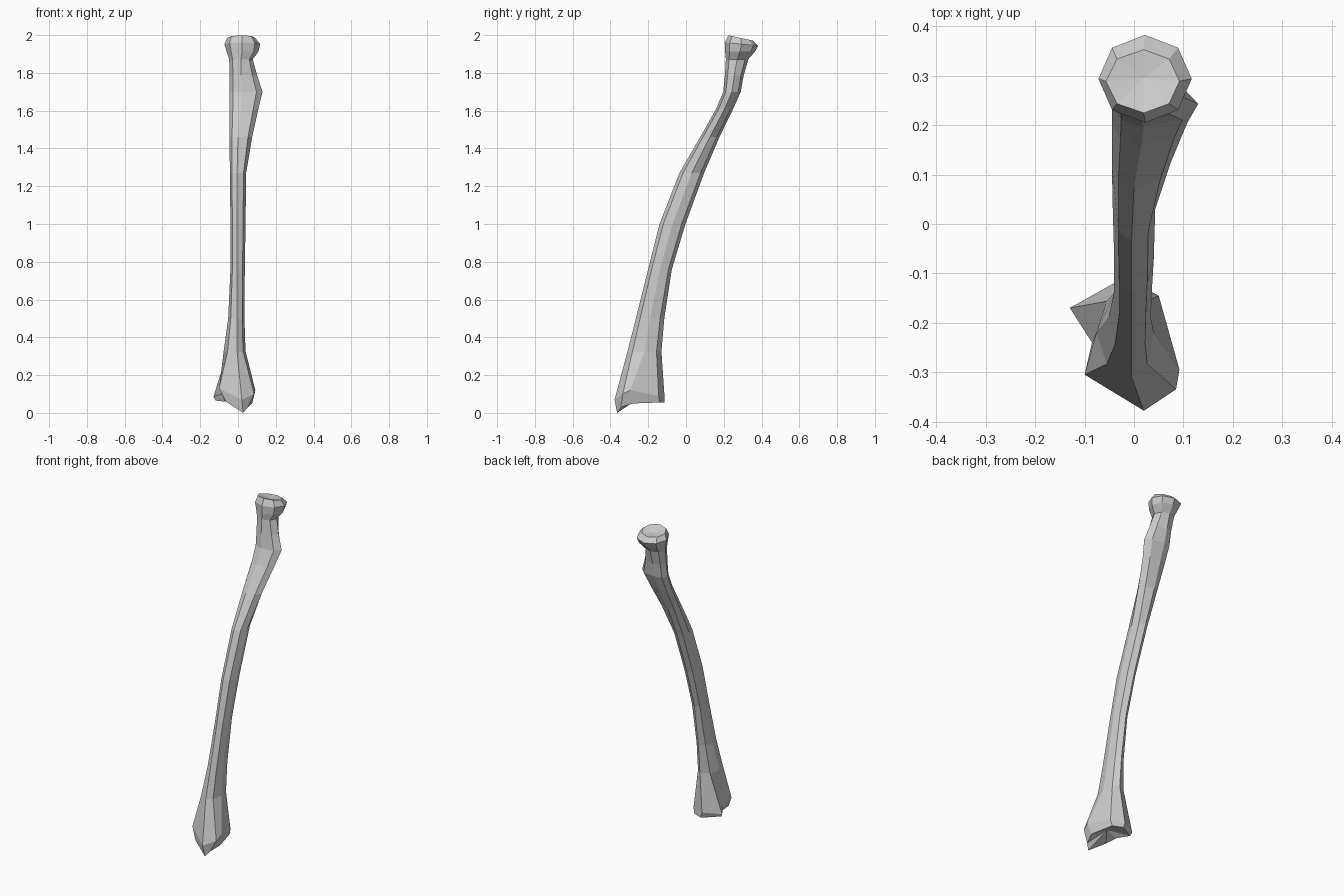
import bpy, bmesh, math

# Shaft and head levels: z, left x, right x, front y, back y, x of the ridge, tilt (dz/dy)
levels = [
    (1.985, -.057, .092, .225, .353, .02, -.22),   # rim of the head dish
    (1.952, -.072, .117, .205, .383, .022, -.10),  # widest part of the head
    (1.912, -.060, .108, .207, .365, .022, .0),
    (1.872, -.047, .078, .211, .330, .015, .0),    # neck
    (1.785, -.044, .102, .206, .305, .015, .0),
    (1.700, -.045, .130, .197, .290, .02, .0),     # tuberosity
    (1.610, -.045, .108, .160, .250, .015, .0),
    (1.460, -.045, .075, .075, .177, .0, .0),
    (1.270, -.043, .043, -.035, .096, -.005, .0),
    (1.000, -.040, .040, -.140, -.003, -.005, .0),
    (0.760, -.040, .036, -.200, -.075, -.005, .0),
    (0.500, -.052, .034, -.265, -.115, -.005, .0),
    (0.325, -.076, .040, -.310, -.130, -.005, .0),
]
# Flared wrist end: points run from the front, round the right side, to the front left
flare = [(.02, -.378, .07), (.085, -.335, .10), (.092, -.295, .12), (.05, -.145, .09),
         (-.03, -.114, .09), (-.13, -.17, .085), (-.085, -.24, .10), (-.10, -.305, .13)]
base = [(.027, -.365, .0), (.052, -.345, .03), (.075, -.28, .05), (.04, -.14, .055),
        (-.02, -.115, .055), (-.118, -.178, .065), (-.072, -.24, .06), (-.065, -.325, .06)]


def section(z, xl, xr, yf, yb, xm, tilt):
    """Eight-sided section stretched to its four extents."""
    ym = (yf + yb) / 2
    points = []
    for i in range(8):
        a = math.tau * i / 8
        s, c = math.sin(a), -math.cos(a)
        x = xm + (s * (xr - xm) if s > 0 else -s * (xl - xm))
        y = ym + c * (yb - yf) / 2
        points.append((x, y, z + tilt * (y - ym)))
    return points


bm = bmesh.new()
rings = [[bm.verts.new(p) for p in ring]
         for ring in [section(*lv) for lv in levels] + [flare, base]]

# Skin between neighbouring sections
for a, b in zip(rings, rings[1:]):
    for i in range(8):
        j = (i + 1) % 8
        bm.faces.new((a[i], a[j], b[j], b[i]))

# Shallow dish on the head, hollow joint surface at the wrist
for ring, centre in ((rings[0], (.02, .295, 1.972)), (rings[-1], (0, -.235, .085))):
    v = bm.verts.new(centre)
    for i in range(8):
        bm.faces.new((v, ring[i], ring[(i + 1) % 8]))

bmesh.ops.recalc_face_normals(bm, faces=bm.faces)
mesh = bpy.data.meshes.new("forearm_bone")
bm.to_mesh(mesh)
bm.free()
bpy.context.collection.objects.link(bpy.data.objects.new("forearm_bone", mesh))
